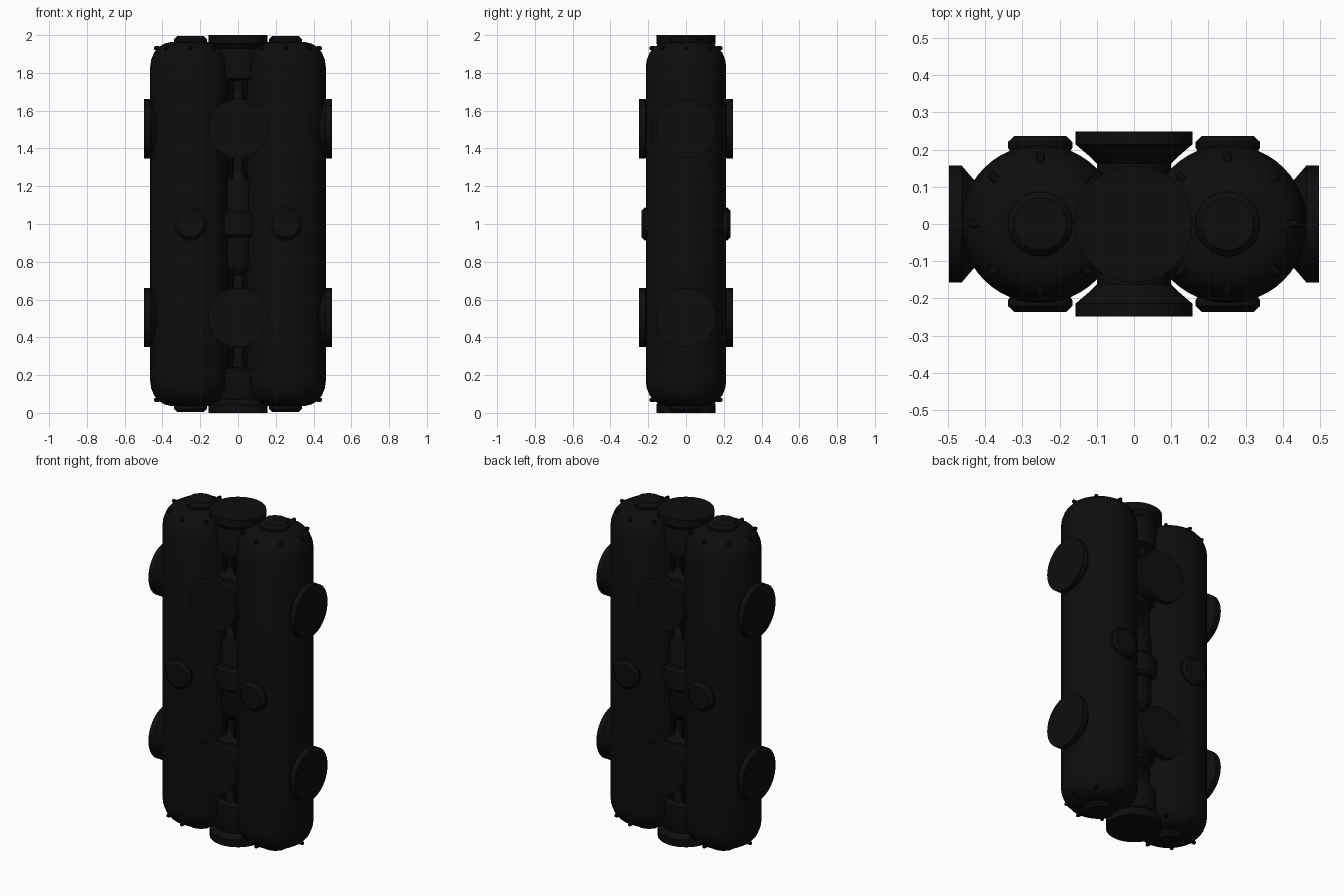
import bpy, math
from mathutils import Vector, Matrix

if "Cube" in bpy.data.objects:
    bpy.data.objects.remove(bpy.data.objects["Cube"])

black = bpy.data.materials.new("near black")
black.diffuse_color = (0.004, 0.004, 0.004, 1)
black.use_nodes = True
black.node_tree.nodes["Principled BSDF"].inputs["Base Color"].default_value = black.diffuse_color


def lathe(name, profile, origin=(0, 0, 0), axis=(0, 0, 1), sides=40):
    """Closed solid of revolution; profile is (radius, distance along axis)."""
    rot = Vector((0, 0, 1)).rotation_difference(Vector(axis)).to_matrix().to_4x4()
    place = Matrix.Translation(origin) @ rot
    verts, faces = [], []
    for r, h in profile:
        for i in range(sides):
            a = 2 * math.pi * i / sides
            verts.append(place @ Vector((r * math.cos(a), r * math.sin(a), h)))
    for k in range(len(profile) - 1):
        for i in range(sides):
            j = (i + 1) % sides
            faces.append((k * sides + i, k * sides + j,
                          (k + 1) * sides + j, (k + 1) * sides + i))
    last = (len(profile) - 1) * sides
    faces.append(tuple(reversed(range(sides))))
    faces.append(tuple(range(last, last + sides)))
    mesh = bpy.data.meshes.new(name)
    mesh.from_pydata(verts, [], faces)
    mesh.materials.append(black)
    obj = bpy.data.objects.new(name, mesh)
    bpy.context.collection.objects.link(obj)
    bpy.context.view_layer.objects.active = obj
    obj.select_set(True)
    bpy.ops.object.shade_smooth_by_angle(angle=math.radians(35))
    obj.select_set(False)
    return obj


TANK_X, TANK_R = 0.252, 0.213
shoulder = [(0.213, 0.83), (0.208, 0.868), (0.192, 0.908), (0.168, 0.937),
            (0.138, 0.955), (0.10, 0.964), (0.05, 0.967)]
tank_profile = [(r, -h) for r, h in reversed(shoulder)] + shoulder
small_hatch = [(0.07, -0.06), (0.087, -0.03), (0.087, -0.016), (0.07, 0)]
dock = [(0.10, -0.085), (0.115, -0.07), (0.157, -0.034), (0.157, 0)]

# Twin pressure tanks with hatches and shoulder lugs
for side, x in (("left", -TANK_X), ("right", TANK_X)):
    lathe(side + "_tank", tank_profile, (x, 0, 1), sides=48)
    for s in (-1, 1):
        lathe(side + "_side_hatch", small_hatch, (x, s * 0.236, 1), (0, s, 0), 24)
        lathe(side + "_end_hatch", small_hatch, (x, 0, 1 + s * 0.995), (0, 0, s), 24)
        for i in range(8):
            a = i * math.pi / 4
            out = Vector((math.cos(a), math.sin(a), 0))
            pos = Vector((x, 0, 1 + s * 0.915)) + out * 0.165
            lathe(side + "_shoulder_lug", [(0.011, 0), (0.011, 0.02), (0.007, 0.027)],
                  pos + Vector((0, 0, s * 0.016)), out, 8)

# Docking ports on the outer sides, and front and back of the core
for z in (0.505, 1.505):
    for s in (-1, 1):
        lathe("outer_docking_port", dock, (s * 0.497, 0, z), (s, 0, 0))
        lathe("core_docking_port", dock, (0, s * 0.248, z), (0, s, 0))
    lathe("core_cross_tube", [(0.10, -0.18), (0.10, 0.18)], (0, 0, z), (0, 1, 0))
    # Core node behind the ports
    lathe("core_node", [(0.06, -0.15), (0.12, -0.11), (0.12, 0.11), (0.06, 0.15)],
          (0, 0, z))

# Central stack joining the tanks
lathe("core_spine", [(0.055, 0.1), (0.055, 1.9)], sides=24)
lathe("middle_tube", [(0.06, 0.73), (0.08, 0.75), (0.097, 0.79),
                      (0.097, 1.21), (0.08, 1.27), (0.06, 1.29)])
lathe("middle_band", [(0.12, 0.93), (0.134, 0.945), (0.134, 1.055), (0.12, 1.07)])

# End cans, docking rims and thin struts
for s in (-1, 1):
    base = (0, 0, 1)
    lathe("end_can", [(0.075, 0.71), (0.085, 0.76), (0.125, 0.77),
                      (0.13, 0.93), (0.12, 0.95)], base, (0, 0, s))
    lathe("end_docking_rim", [(0.12, 0.92), (0.157, 0.955), (0.157, 1.0)],
          base, (0, 0, s))
    for z in (0.30, 0.70):
        for sx in (-1, 1):
            for sy in (-1, 1):
                lathe("core_strut", [(0.01, -0.07), (0.01, 0.07)],
                      (sx * 0.035, sy * 0.075, 1 + s * z), sides=8)
